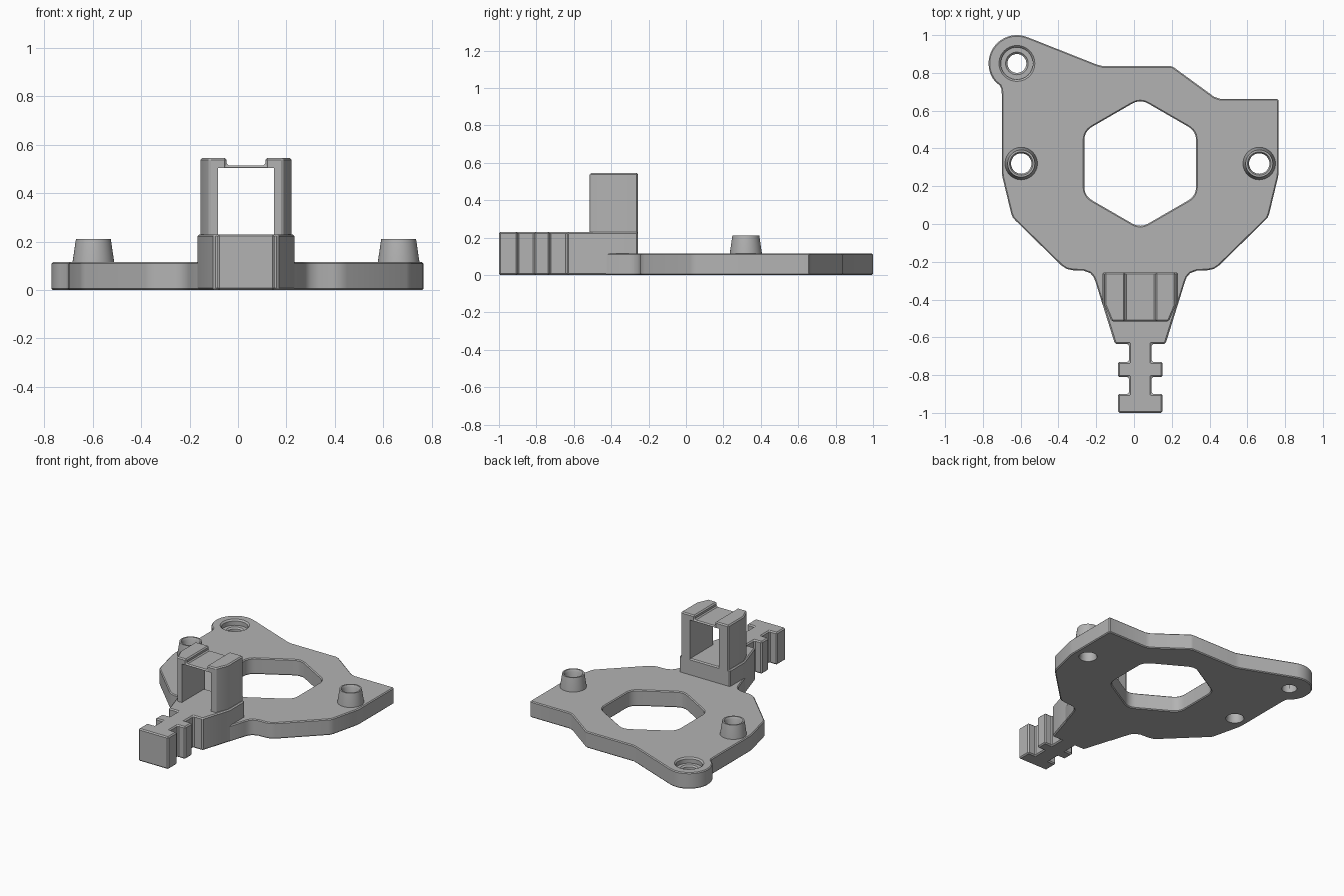
import bpy, bmesh, math

if "Cube" in bpy.data.objects:
    bpy.data.objects.remove(bpy.data.objects["Cube"])

CX = 0.033                      # symmetry line of the bracket
PLATE_TOP, ARM_TOP, TOWER_TOP = 0.115, 0.23, 0.545

grey = bpy.data.materials.new("plain grey")
grey.diffuse_color = (0.45, 0.45, 0.45, 1)
grey.use_nodes = True
grey.node_tree.nodes["Principled BSDF"].inputs["Base Color"].default_value = grey.diffuse_color


def make_object(name, bm):
    bmesh.ops.recalc_face_normals(bm, faces=bm.faces)
    me = bpy.data.meshes.new(name)
    bm.to_mesh(me)
    bm.free()
    ob = bpy.data.objects.new(name, me)
    bpy.context.collection.objects.link(ob)
    me.materials.append(grey)
    return ob


def prism(name, outline, z0, z1):
    bm = bmesh.new()
    face = bm.faces.new([bm.verts.new((x, y, z0)) for x, y in outline])
    new = bmesh.ops.extrude_face_region(bm, geom=[face])["geom"]
    bmesh.ops.translate(bm, vec=(0, 0, z1 - z0),
                        verts=[v for v in new if isinstance(v, bmesh.types.BMVert)])
    return make_object(name, bm)


def lathe(name, profile, x, y, steps=40):
    """Closed radius/height profile revolved about a vertical axis."""
    bm = bmesh.new()
    rings = []
    for i in range(steps):
        a = math.tau * i / steps
        rings.append([bm.verts.new((x + r * math.cos(a), y + r * math.sin(a), z))
                      for r, z in profile])
    n = len(profile)
    for i in range(steps):
        a, b = rings[i], rings[(i + 1) % steps]
        for j in range(n):
            k = (j + 1) % n
            bm.faces.new((a[j], b[j], b[k], a[k]))
    return make_object(name, bm)


def disc(x, y, r, steps=40):
    return [(x + r * math.cos(math.tau * i / steps),
             y + r * math.sin(math.tau * i / steps)) for i in range(steps)]


def box(x0, x1, y0, y1):
    return [(x0, y0), (x1, y0), (x1, y1), (x0, y1)]


def apply_mod(ob, kind, **settings):
    mod = ob.modifiers.new(kind, kind)
    for key, value in settings.items():
        setattr(mod, key, value)
    bpy.context.view_layer.objects.active = ob
    bpy.ops.object.modifier_apply(modifier=mod.name)


def cut(ob, cutter):
    apply_mod(ob, 'BOOLEAN', object=cutter, operation='DIFFERENCE', solver='EXACT')
    bpy.data.objects.remove(cutter, do_unlink=True)


def chamfer(ob, width):
    apply_mod(ob, 'BEVEL', width=width, segments=1, limit_method='ANGLE',
              angle_limit=math.radians(50))


def shade(ob):
    bpy.ops.object.select_all(action='DESELECT')
    ob.select_set(True)
    bpy.context.view_layer.objects.active = ob
    bpy.ops.object.shade_smooth_by_angle(angle=math.radians(28))


def rounded(points, r, steps=6):
    """Replace each corner by a short curve starting r from the corner."""
    out = []
    for i, (x, y) in enumerate(points):
        ends = []
        for px, py in (points[i - 1], points[(i + 1) % len(points)]):
            d = math.hypot(px - x, py - y)
            ends.append((x + (px - x) * r / d, y + (py - y) * r / d))
        (ax, ay), (bx, by) = ends
        for s in range(steps + 1):
            t = s / steps
            u, v, w = (1 - t) ** 2, 2 * t * (1 - t), t * t
            out.append((u * ax + v * x + w * bx, u * ay + v * y + w * by))
    return out


# Base plate outline: shared lower flank (half widths), corner, rear edge, round ear
flank = [(0.17, -0.47), (0.2, -0.424), (0.237, -0.305), (0.247, -0.28), (0.265, -0.26),
         (0.3, -0.247), (0.355, -0.245), (0.39, -0.238), (0.417, -0.22), (0.662, 0.02),
         (0.675, 0.035), (0.683, 0.055), (0.73, 0.25), (0.733, 0.28)]
right = [(CX + w, y) for w, y in flank]
left = [(CX - w, y) for w, y in reversed(flank)]
rear = [(0.766, 0.655), (0.758, 0.663), (0.455, 0.663), (0.425, 0.673),
        (0.21, 0.83), (0.195, 0.836), (-0.165, 0.836), (-0.2, 0.845)]
ear = [(-0.62 + 0.15 * math.cos(math.radians(a)), 0.85 + 0.15 * math.sin(math.radians(a)))
       for a in range(68, 221, 8)]
neck = [(-0.71, 0.733), (-0.702, 0.715), (-0.7, 0.69)]
plate = prism("base_plate", right + rear + ear + neck + left, 0, PLATE_TOP)

# Hexagonal window with rounded corners
hexagon = [(CX + 0.342 * math.sin(math.radians(60 * i)),
            0.32 + 0.342 * math.cos(math.radians(60 * i))) for i in range(6)]
cut(plate, prism("window_cutter", rounded(hexagon, 0.05), -0.1, 0.3))
chamfer(plate, 0.01)

# Screw hole in the ear: sloped rim, counterbore and through hole
cut(plate, lathe("ear_hole_cutter",
                 [(0.0005, -0.05), (0.05, -0.05), (0.05, 0.065), (0.06, 0.075),
                  (0.085, 0.075), (0.085, 0.105), (0.105, 0.125), (0.0005, 0.125)],
                 -0.62, 0.85))

# Hollow pegs, open right through the plate
for name, px in (("left_peg", CX - 0.63), ("right_peg", CX + 0.63)):
    cut(plate, prism("peg_hole_cutter", disc(px, 0.32, 0.06), -0.1, 0.3))
    peg = lathe(name, [(0.06, 0.0), (0.054, 0.02), (0.054, 0.195), (0.062, 0.21),
                       (0.072, 0.21), (0.086, PLATE_TOP), (0.086, 0.09), (0.0605, 0.09)],
                px, 0.32)
    shade(peg)
shade(plate)

# Arm with two notches on each side
half = [(0.2, -0.256), (0.2, -0.424), (0.134, -0.635), (0.06, -0.635), (0.06, -0.73),
        (0.118, -0.73), (0.118, -0.81), (0.06, -0.81), (0.06, -0.9), (0.118, -0.9),
        (0.118, -1.0)]
arm = prism("notched_arm", [(CX + w, y) for w, y in half]
            + [(CX - w, y) for w, y in reversed(half)], 0, ARM_TOP)
chamfer(arm, 0.008)
shade(arm)

# Tower: grooved top, square opening from front to back
half = [(0.188, -0.256), (0.188, -0.43), (0.152, -0.515)]
tower = prism("tower", [(CX + w, y) for w, y in half]
              + [(CX - w, y) for w, y in reversed(half)], 0.15, TOWER_TOP)
cut(tower, prism("groove_cutter", box(CX - 0.08, CX + 0.08, -0.7, -0.1), 0.514, 0.7))
chamfer(tower, 0.008)
cut(tower, prism("opening_cutter", box(CX - 0.115, CX + 0.115, -0.7, -0.1), 0.1, 0.504))
shade(tower)
